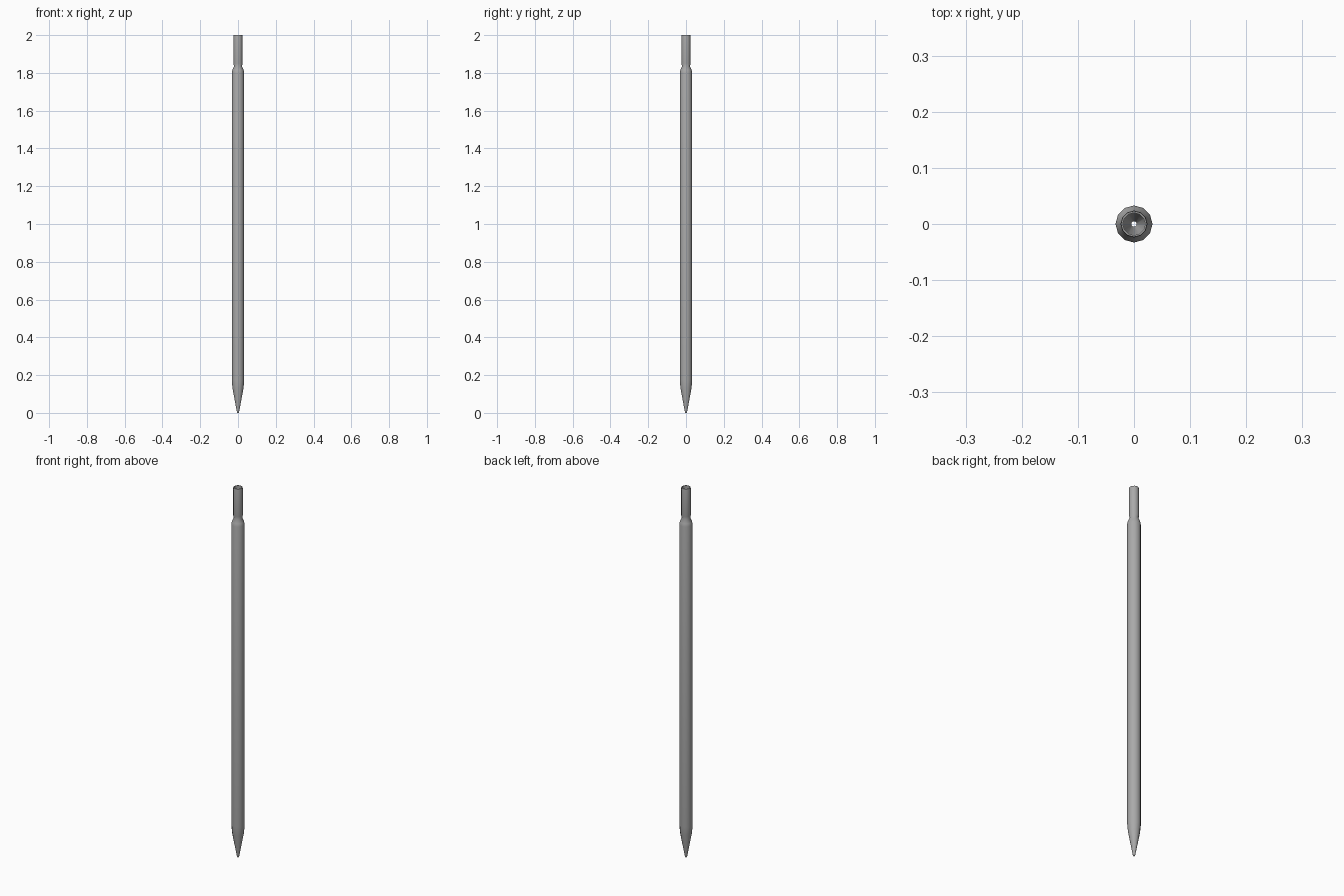
import bpy, bmesh, math

if "Cube" in bpy.data.objects:
    bpy.data.objects.remove(bpy.data.objects["Cube"])

SIDES = 12


def lathe(name, profile, colour):
    """Open shell turned around z from (radius, height) points."""
    bm = bmesh.new()
    rings = []
    for r, z in profile:
        rings.append([bm.verts.new((r * math.cos(2 * math.pi * i / SIDES),
                                    r * math.sin(2 * math.pi * i / SIDES), z))
                      for i in range(SIDES)])
    for a, b in zip(rings, rings[1:]):
        for i in range(SIDES):
            j = (i + 1) % SIDES
            bm.faces.new((a[i], a[j], b[j], b[i]))
    mesh = bpy.data.meshes.new(name)
    bm.to_mesh(mesh)
    bm.free()
    mat = bpy.data.materials.new("dark_grey")
    mat.diffuse_color = colour
    mat.use_nodes = True
    mat.node_tree.nodes["Principled BSDF"].inputs["Base Color"].default_value = mat.diffuse_color
    mesh.materials.append(mat)
    obj = bpy.data.objects.new(name, mesh)
    bpy.context.collection.objects.link(obj)
    bpy.context.view_layer.objects.active = obj
    obj.select_set(True)
    bpy.ops.object.shade_smooth_by_angle(angle=math.radians(35))
    return obj


# hollow shaft: pierced tip, long barrel, pinched neck and open socket
lathe("hollow_shaft", [
    (0.005, 0.0), (0.029, 0.13), (0.033, 0.175),
    (0.033, 1.80), (0.030, 1.815), (0.021, 1.835), (0.024, 1.85),
    (0.024, 1.99), (0.023, 2.0), (0.020, 2.0),
], (0.4, 0.4, 0.4, 1))
